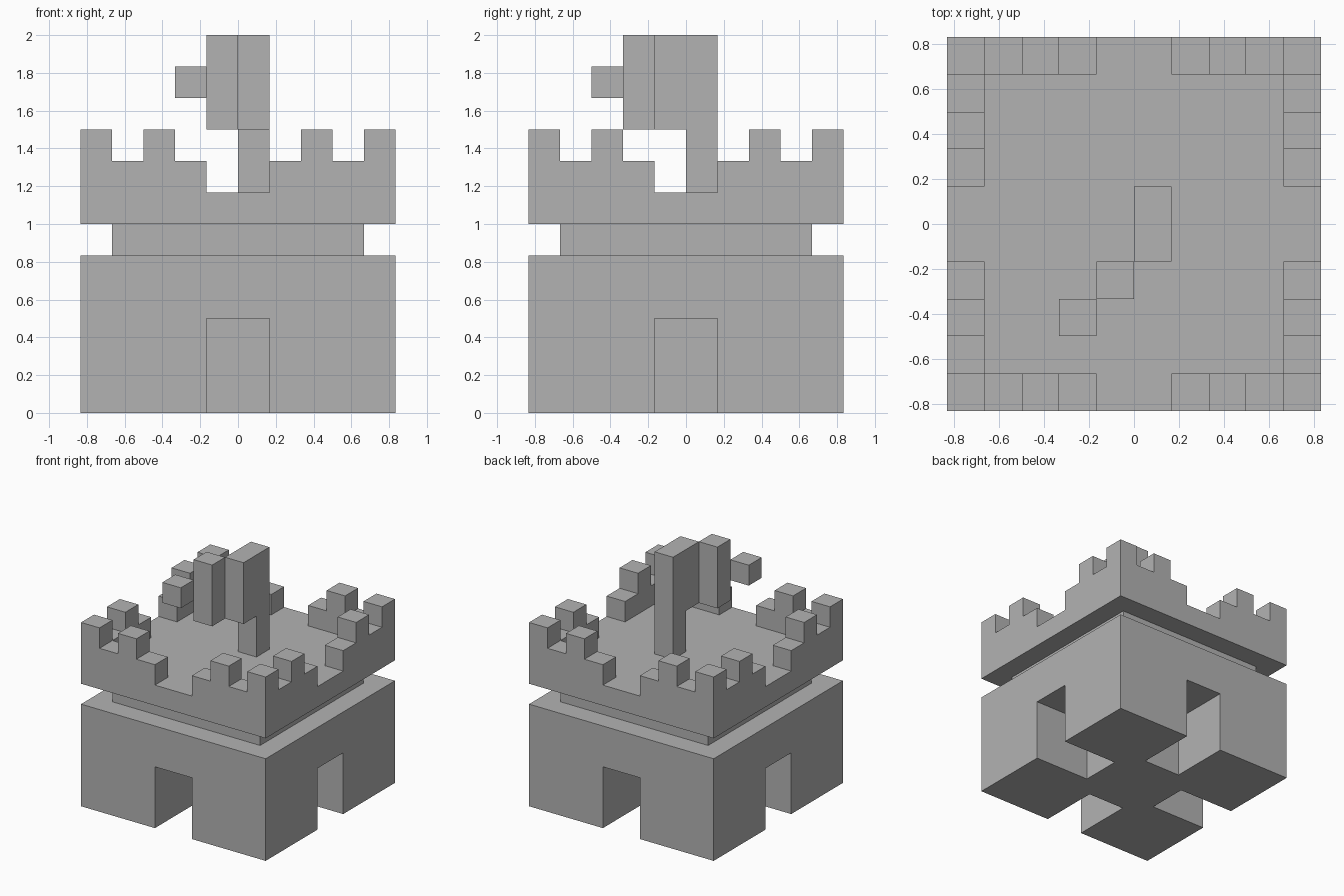
import bpy
import bmesh
from mathutils import Vector

U = 1 / 6  # one block

cube = bpy.data.objects.get("Cube")
if cube:
    bpy.data.objects.remove(cube, do_unlink=True)

stone = bpy.data.materials.new("stone_grey")
stone.use_nodes = True
grey = (0.45, 0.45, 0.45, 1)
stone.diffuse_color = grey
stone.node_tree.nodes["Principled BSDF"].inputs["Base Color"].default_value = grey


def finish(name, bm):
    bmesh.ops.recalc_face_normals(bm, faces=bm.faces)
    mesh = bpy.data.meshes.new(name)
    bm.to_mesh(mesh)
    bm.free()
    mesh.materials.append(stone)
    obj = bpy.data.objects.new(name, mesh)
    bpy.context.scene.collection.objects.link(obj)
    return obj


def box(name, x, y, z):
    """Box from (low, high) pairs measured in blocks."""
    bm = bmesh.new()
    bmesh.ops.create_cube(bm, size=1)
    for v in bm.verts:
        v.co = Vector([(a + b) / 2 + c * (b - a) for c, (a, b) in zip(v.co, (x, y, z))]) * U
    return finish(name, bm)


def cut(target, x, y, z):
    """Carve a box out of the target."""
    cutter = box("cutter", x, y, z)
    cutter.hide_render = True
    mod = target.modifiers.new("cut", "BOOLEAN")
    mod.operation = "DIFFERENCE"
    mod.solver = "EXACT"
    mod.object = cutter
    bpy.context.view_layer.objects.active = target
    bpy.ops.object.modifier_apply(modifier=mod.name)
    bpy.data.objects.remove(cutter, do_unlink=True)


# Keep base with a doorway recess on each side
base = box("keep_base", (-5, 5), (-5, 5), (0, 5))
door = (-1, 1)
for depth in ((-6, -2), (2, 6)):
    cut(base, door, depth, (-1, 3))
    cut(base, depth, door, (-1, 3))

# Narrow neck between base and battlements
box("neck", (-4, 4), (-4, 4), (5, 6))

# Battlements: hollow the block, then notch the walls in both directions
battlements = box("battlements", (-5, 5), (-5, 5), (6, 9))
cut(battlements, (-4, 4), (-4, 4), (7, 10))
through = (-6, 6)
for span, floor in (((-2, 2), 8), ((-1, 1), 7), ((-4, -3), 8), ((3, 4), 8)):
    cut(battlements, span, through, (floor, 10))
    cut(battlements, through, span, (floor, 10))

# Flagpole with the first flag panel, as one extruded side profile
bm = bmesh.new()
side = ((0, 7), (1, 7), (1, 12), (-1, 12), (-1, 9), (0, 9))
face = bm.faces.new([bm.verts.new((0, y * U, z * U)) for y, z in side])
extruded = bmesh.ops.extrude_face_region(bm, geom=[face])
bmesh.ops.translate(bm, vec=(U, 0, 0),
                    verts=[g for g in extruded["geom"] if isinstance(g, bmesh.types.BMVert)])
finish("flagpole", bm)

# Stepped flag panels
box("flag_panel", (-1, 0), (-2, -1), (9, 12))
box("flag_tip", (-2, -1), (-3, -2), (10, 11))
